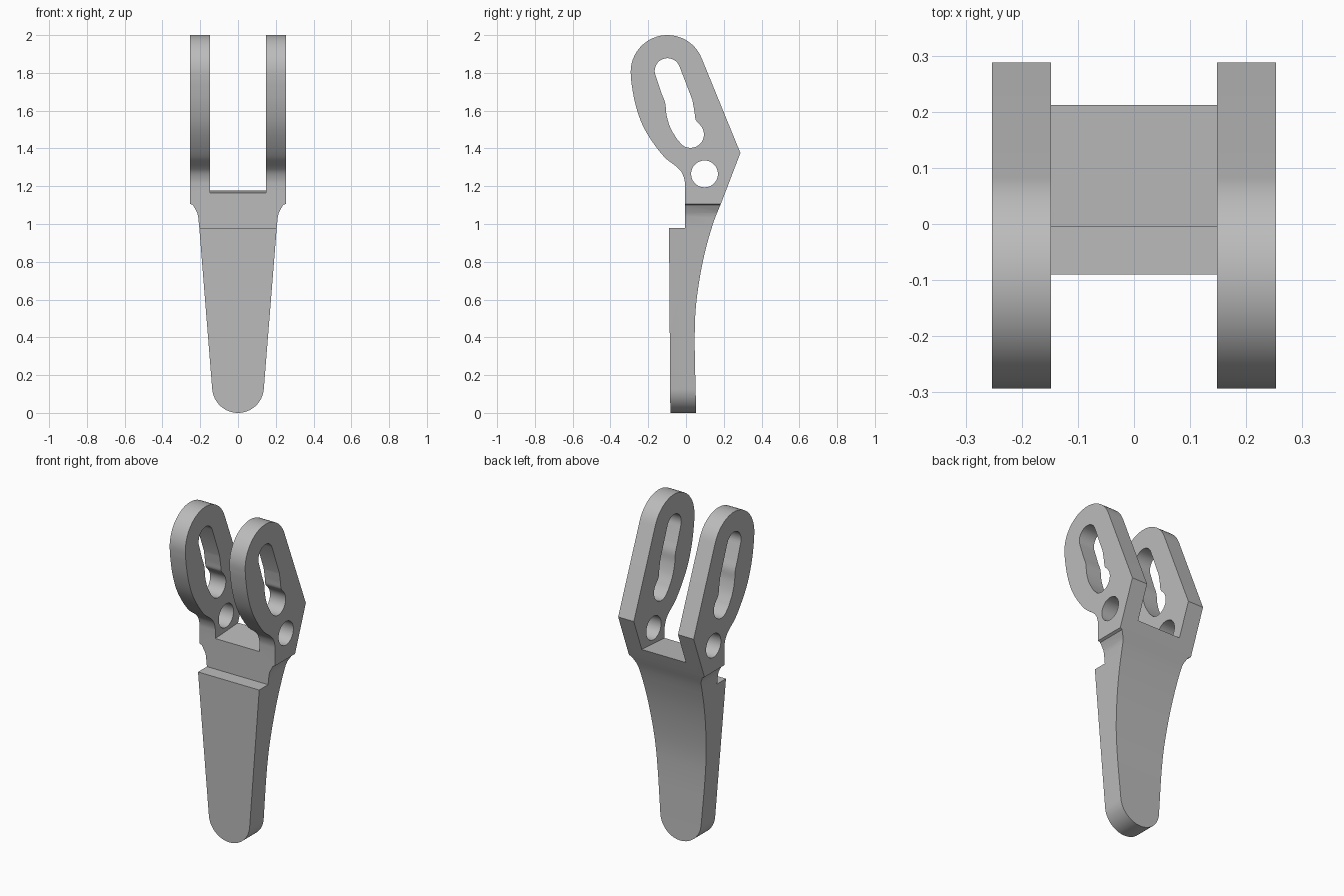
import bpy, bmesh
from math import cos, sin, radians
from mathutils import Vector

if "Cube" in bpy.data.objects:
    bpy.data.objects.remove(bpy.data.objects["Cube"])

grey = bpy.data.materials.new("plain grey")
grey.use_nodes = True
colour = (0.5, 0.5, 0.5, 1)
grey.diffuse_color = colour
grey.node_tree.nodes["Principled BSDF"].inputs["Base Color"].default_value = colour


def arc(u, v, r, start, end, steps=24):
    angles = [radians(start + (end - start) * i / steps) for i in range(steps + 1)]
    return [(u + r * cos(a), v + r * sin(a)) for a in angles]


def curve(points, steps=5):
    """Smooth curve through the given points."""
    p = [Vector(q) for q in points]
    p = [2 * p[0] - p[1]] + p + [2 * p[-1] - p[-2]]
    out = []
    for a, b, c, d in zip(p, p[1:], p[2:], p[3:]):
        for i in range(steps):
            t = i / steps
            q = 2 * b + (c - a) * t + (2 * a - 5 * b + 4 * c - d) * t**2 + (3 * b - a - 3 * c + d) * t**3
            out.append(tuple(q / 2))
    return out + [tuple(points[-1])]


def prism(name, outline, axis, low, high):
    """Extrude an outline along x (outline in y, z) or y (outline in x, z)."""
    place = (lambda u, v: (low, u, v)) if axis == "x" else (lambda u, v: (u, low, v))
    bm = bmesh.new()
    face = bm.faces.new([bm.verts.new(place(u, v)) for u, v in outline])
    side = bmesh.ops.extrude_face_region(bm, geom=[face])["geom"]
    shift = Vector((high - low, 0, 0) if axis == "x" else (0, high - low, 0))
    bmesh.ops.translate(bm, vec=shift, verts=[g for g in side if isinstance(g, bmesh.types.BMVert)])
    bmesh.ops.recalc_face_normals(bm, faces=bm.faces)
    mesh = bpy.data.meshes.new(name)
    bm.to_mesh(mesh)
    bm.free()
    obj = bpy.data.objects.new(name, mesh)
    bpy.context.collection.objects.link(obj)
    mesh.materials.append(grey)
    return obj


def cut(target, tool, operation="DIFFERENCE"):
    mod = target.modifiers.new("cut", "BOOLEAN")
    mod.operation, mod.object, mod.solver = operation, tool, "EXACT"
    bpy.context.view_layer.objects.active = target
    bpy.ops.object.modifier_apply(modifier=mod.name)
    bpy.data.objects.remove(tool)


# Side silhouette: rounded head, curved neck, stepped blade, hollowed back
head = arc(-0.098, 1.805, 0.195, 22, 180)
neck = curve([(-0.293, 1.80), (-0.287, 1.735), (-0.267, 1.63), (-0.23, 1.524), (-0.177, 1.434),
              (-0.114, 1.354), (-0.055, 1.307), (-0.024, 1.275), (-0.008, 1.233), (-0.005, 1.19)])
blade_front = [(-0.005, 0.98), (-0.09, 0.98), (-0.083, 0)]
blade_back = curve([(0.054, 0), (0.049, 0.2), (0.046, 0.386), (0.051, 0.545), (0.071, 0.704),
                    (0.103, 0.862), (0.146, 1.01), (0.186, 1.11)])
body = prism("forked_lever", head + neck[1:] + blade_front + blade_back + [(0.288, 1.376)], "x", -0.253, 0.253)

# Front silhouette: wide fork, small shoulders, tapered blade with a round tip
half = [(0.253, 2.1), (0.253, 1.107), (0.238, 1.1), (0.216, 1.06), (0.211, 1.04), (0.205, 0.98)]
tip = arc(0, 0.137, 0.137, -4, -176, 32)
cut(body, prism("front_outline", half + tip + [(-x, z) for x, z in reversed(half)], "y", -0.5, 0.5), "INTERSECT")

# Gap between the two fork arms
gap = [(-0.5, 1.165), (-0.005, 1.165), (0.215, 1.178), (0.5, 1.178), (0.5, 2.2), (-0.5, 2.2)]
cut(body, prism("fork_gap", gap, "x", -0.148, 0.148))

# Kinked slot and pivot hole through both arms
slot = arc(-0.098, 1.81, 0.068, 22, 205, 16)
slot += curve([(-0.13, 1.693), (-0.11, 1.64), (-0.103, 1.577), (-0.082, 1.508), (-0.045, 1.445)])
slot += arc(0.024, 1.474, 0.071, 235, 395, 16)
slot += curve([(0.07, 1.53), (0.051, 1.553), (0.045, 1.593), (0.034, 1.656)])
cut(body, prism("slot", slot, "x", -0.4, 0.4))
cut(body, prism("pivot_hole", arc(0.098, 1.265, 0.071, 0, 350, 35), "x", -0.4, 0.4))

# Smooth curved surfaces, sharp edges kept
bpy.ops.object.select_all(action="DESELECT")
body.select_set(True)
bpy.context.view_layer.objects.active = body
bpy.ops.object.shade_smooth_by_angle(angle=radians(25))
